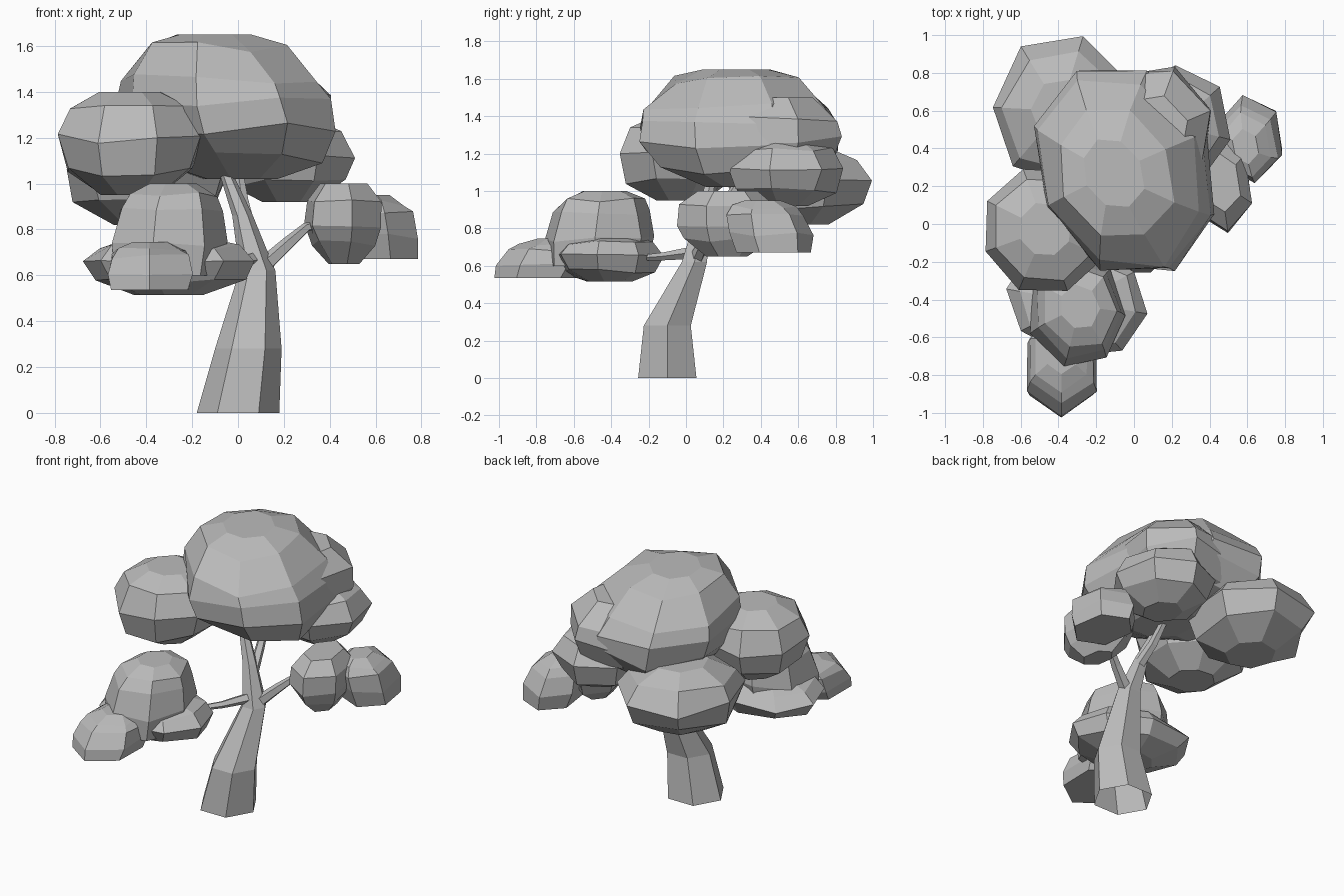
import bpy, bmesh, math, random
from mathutils import Vector, Matrix

if "Cube" in bpy.data.objects:
    bpy.data.objects.remove(bpy.data.objects["Cube"])

random.seed(4)

grey = bpy.data.materials.new("mid_grey")
grey.diffuse_color = (.5, .5, .5, 1)
grey.use_nodes = True
grey.node_tree.nodes["Principled BSDF"].inputs["Base Color"].default_value = grey.diffuse_color

# Lobe profiles: (height, radius) from bottom to top
ROUND = [(-1, .4), (-.55, .86), (.1, 1), (.65, .82), (1, .42)]
DOME = [(-1, .35), (-.72, .78), (-.3, .97), (.1, 1), (.4, .92), (.8, .64), (1, .34)]
FLAT = [(-1, .6), (-.5, .92), (.1, 1), (.6, .82), (1, .5)]
FULL = [(-1, .4), (-.5, .84), (0, 1), (.5, .95), (1, .6)]
BUN = [(-1, .9), (-.3, 1), (.4, .9), (.75, .74), (1, .4)]


def skin(name, rings, closed_base=True):
    """Join equal-sided rings into a flat-shaded mesh."""
    bm = bmesh.new()
    loops = [[bm.verts.new(p) for p in ring] for ring in rings]
    n = len(loops[0])
    for a, b in zip(loops, loops[1:]):
        for i in range(n):
            j = (i + 1) % n
            bm.faces.new((a[i], a[j], b[j], b[i]))
    if closed_base:
        bm.faces.new(loops[0][::-1])
    bm.faces.new(loops[-1])
    me = bpy.data.meshes.new(name)
    bm.to_mesh(me)
    bm.free()
    me.materials.append(grey)
    ob = bpy.data.objects.new(name, me)
    bpy.context.collection.objects.link(ob)
    return ob


def lobe(name, center, size, profile=ROUND, turn=0, lean=(0, 0), sides=7, rough=.04):
    """Faceted ellipsoid lobe with slightly uneven corners."""
    rot = Matrix.Rotation(math.radians(turn), 3, 'Z')
    rings = []
    for h, r in profile:
        ring = []
        for i in range(sides):
            a = 2 * math.pi * i / sides + math.pi / 2
            k = r * (1 + random.uniform(-rough, rough))
            dz = 0 if abs(h) == 1 else random.uniform(-.1, .1)
            p = rot @ Vector((math.cos(a) * size[0] * k, math.sin(a) * size[1] * k, 0))
            p += Vector((lean[0] * h, lean[1] * h, (h + dz) * size[2]))
            ring.append(p + Vector(center))
        rings.append(ring)
    return skin(name, rings)


def fuse(body, *others):
    """Union lobes into one foliage body."""
    for ob in others:
        m = body.modifiers.new(ob.name, 'BOOLEAN')
        m.operation = 'UNION'
        m.solver = 'EXACT'
        m.object = ob
        ob.hide_render = True
        ob.hide_set(True)


def limb(name, path, sides=6, level=False):
    """Tapered tube through (x, y, z, radius) points."""
    pts = [Vector(p[:3]) for p in path]
    rings = []
    for i, p in enumerate(pts):
        d = pts[min(i + 1, len(pts) - 1)] - pts[max(i - 1, 0)]
        q = Matrix.Identity(3) if level else d.to_track_quat('Z', 'Y').to_matrix()
        r = path[i][3]
        rings.append([p + q @ Vector((r * math.cos(2 * math.pi * k / sides),
                                      r * math.sin(2 * math.pi * k / sides), 0))
                      for k in range(sides)])
    return skin(name, rings, closed_base=False)


# Trunk, curving back and up into the crown
limb("trunk", [(0, -.10, 0, .18), (.045, -.10, .28, .145), (.085, .045, .62, .078),
               (.02, .09, .86, .045), (-.07, .14, 1.09, .025)], level=True)

# Side branches
limb("right_branch", [(.09, .05, .62, .04), (.22, .10, .74, .03), (.30, .14, .81, .022),
                      (.36, .16, .82, .015)], sides=5)
limb("front_branch", [(.08, .04, .67, .035), (-.03, -.12, .65, .022),
                      (-.16, -.27, .64, .015)], sides=5)
limb("crown_branch", [(.05, .07, .78, .035), (.02, .2, .92, .028), (.0, .3, 1.07, .02)], sides=5)

# Crown, its rear swell and its three lower lobes
fuse(lobe("crown", (-.05, .28, 1.335), (.46, .585, .315), DOME, turn=25, lean=(-.06, -.01), sides=8),
     lobe("crown_rear", (.08, .46, 1.27), (.34, .40, .23), FULL, turn=-20),
     lobe("back_left_lobe", (-.39, .60, 1.025), (.37, .41, .205), turn=-17),
     lobe("left_lobe", (-.47, -.03, 1.175), (.335, .35, .225), turn=20, sides=8),
     lobe("back_right_lobe", (.22, .52, 1.10), (.29, .32, .18)))

# Right foliage pad
fuse(lobe("right_pad", (.46, .22, .825), (.175, .27, .175), FULL, turn=8, sides=6),
     lobe("right_pad_outer", (.61, .44, .81), (.18, .23, .14), BUN, turn=10, lean=(-.02, -.03), sides=6))

# Front foliage pad
fuse(lobe("front_pad", (-.30, -.46, .80), (.265, .30, .20), BUN, turn=10, lean=(.01, .02)),
     lobe("front_pad_base", (-.30, -.41, .64), (.39, .30, .125), turn=-10, sides=8),
     lobe("front_pad_tip", (-.385, -.74, .64), (.215, .26, .105), BUN, lean=(0, .05), sides=6))
